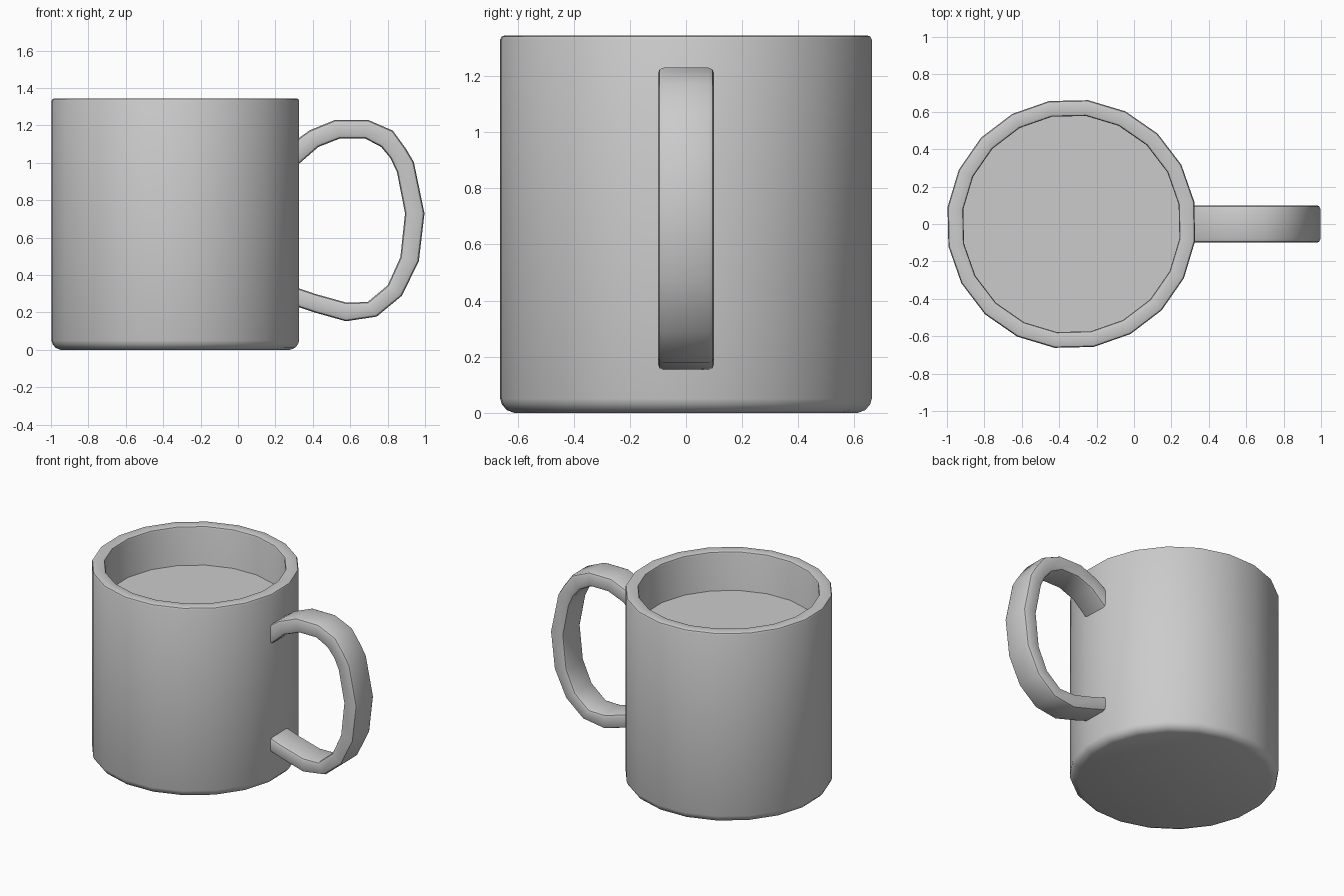
import bpy, bmesh
from math import sin, cos, pi, radians
from mathutils import Vector

if "Cube" in bpy.data.objects:
    bpy.data.objects.remove(bpy.data.objects["Cube"])

CX, SIDES, TURN = -0.335, 20, radians(10.3)


def make(name, rings, caps=True):
    """Skin a list of closed rings into one smooth object."""
    bm = bmesh.new()
    loops = [[bm.verts.new(p) for p in ring] for ring in rings]
    n = len(rings[0])
    for a, b in zip(loops, loops[1:]):
        for i in range(n):
            j = (i + 1) % n
            bm.faces.new((a[i], a[j], b[j], b[i]))
    if caps:
        bm.faces.new(loops[0])
        bm.faces.new(loops[-1])
    bmesh.ops.recalc_face_normals(bm, faces=bm.faces)
    mesh = bpy.data.meshes.new(name)
    bm.to_mesh(mesh)
    bm.free()
    obj = bpy.data.objects.new(name, mesh)
    bpy.context.collection.objects.link(obj)
    bpy.ops.object.select_all(action='DESELECT')
    obj.select_set(True)
    bpy.context.view_layer.objects.active = obj
    bpy.ops.object.shade_smooth_by_angle(angle=radians(40))
    return obj


def circle(r, z):
    return [(CX + r * cos(TURN + 2 * pi * i / SIDES),
             r * sin(TURN + 2 * pi * i / SIDES), z) for i in range(SIDES)]


# Mug body: outer wall, rounded rim, inner wall and floor
profile = [(0.618, 0), (0.645, 0.01), (0.662, 0.03), (0.668, 0.05),
           (0.668, 1.33), (0.663, 1.341), (0.652, 1.345),
           (0.597, 1.345), (0.587, 1.341), (0.583, 1.33), (0.583, 0.09)]
make("mug_body", [circle(r, z) for r, z in profile])

# Drink surface, a thin disc meeting the inner wall
make("drink", [circle(0.6, 1.055), circle(0.6, 1.07)])

# Handle: outer and inner outline pairs (x, z), swept with a rounded strap section
pairs = [((0.28, 1.10), (0.28, 0.955)), ((0.385, 1.175), (0.43, 1.085)),
         ((0.52, 1.23), (0.545, 1.13)), ((0.695, 1.23), (0.68, 1.13)),
         ((0.828, 1.172), (0.765, 1.085)), ((0.897, 1.077), (0.815, 1.025)),
         ((0.94, 1.005), (0.85, 0.95)), ((0.997, 0.73), (0.893, 0.73)),
         ((0.967, 0.475), (0.868, 0.495)), ((0.877, 0.29), (0.80, 0.345)),
         ((0.742, 0.178), (0.692, 0.255)), ((0.577, 0.153), (0.575, 0.254)),
         ((0.41, 0.20), (0.41, 0.30)), ((0.28, 0.243), (0.28, 0.345))]
HALF, B = 0.1, 0.02
rings = []
for (ox, oz), (ix, iz) in pairs:
    o, i = Vector((ox, 0, oz)), Vector((ix, 0, iz))
    mid, half = (o + i) / 2, (o - i).length / 2
    d, y = (o - i).normalized(), Vector((0, 1, 0))
    ring = []
    for k, (sd, sy) in enumerate(((1, 1), (-1, 1), (-1, -1), (1, -1))):
        corner = [(half - B, HALF), (half - B * .3, HALF - B * .3), (half, HALF - B)]
        if k % 2:
            corner.reverse()
        ring += [mid + d * sd * u + y * sy * v for u, v in reversed(corner)]
    rings.append(ring)
make("handle", rings)
